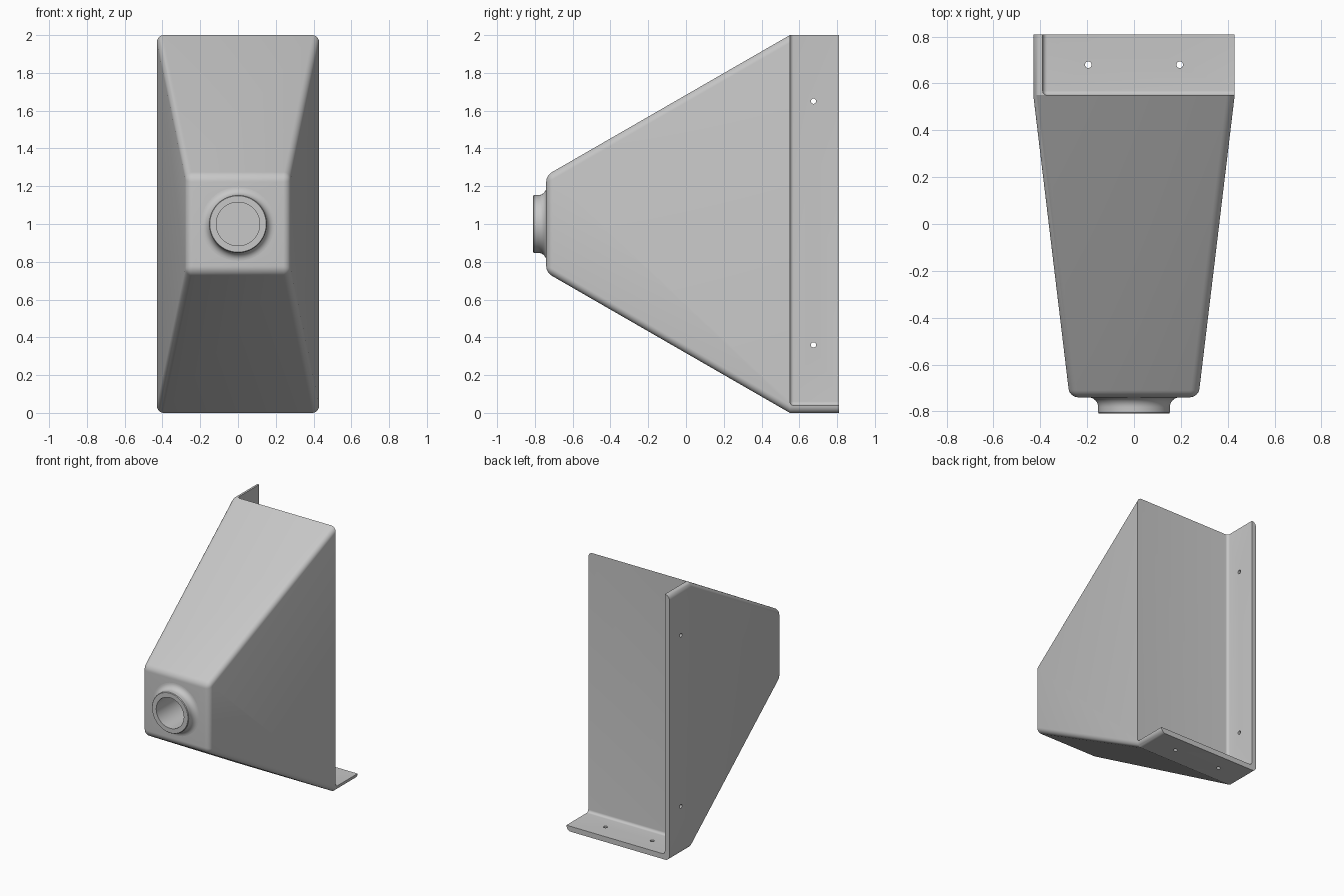
import bpy, bmesh, math
from mathutils import Matrix, Vector

if "Cube" in bpy.data.objects:
    bpy.data.objects.remove(bpy.data.objects["Cube"], do_unlink=True)

grey = bpy.data.materials.new("light grey")
grey.use_nodes = True
tone = (0.57, 0.57, 0.57, 1)
grey.diffuse_color = tone
grey.node_tree.nodes["Principled BSDF"].inputs["Base Color"].default_value = tone

BACK, REAR, FRONT, TIP = 0.55, 0.81, -0.74, -0.81
HALF, WALL, ROUND = 0.43, 0.04, 0.035
BORE = 0.115


def make_object(name, bm):
    bmesh.ops.recalc_face_normals(bm, faces=bm.faces[:])
    mesh = bpy.data.meshes.new(name)
    bm.to_mesh(mesh)
    bm.free()
    mesh.materials.append(grey)
    obj = bpy.data.objects.new(name, mesh)
    bpy.context.collection.objects.link(obj)
    return obj


def activate(obj):
    bpy.ops.object.select_all(action='DESELECT')
    obj.select_set(True)
    bpy.context.view_layer.objects.active = obj


def cut(target, cutter):
    cutter.hide_render = True
    mod = target.modifiers.new("cut", 'BOOLEAN')
    mod.operation, mod.solver, mod.object = 'DIFFERENCE', 'EXACT', cutter
    activate(target)
    bpy.ops.object.modifier_apply(modifier=mod.name)
    bpy.data.objects.remove(cutter, do_unlink=True)


def cylinder(name, centre, radius, depth, axis, sides=32):
    bm = bmesh.new()
    turn = Vector((0, 0, 1)).rotation_difference(Vector(axis)).to_matrix().to_4x4()
    bmesh.ops.create_cone(bm, cap_ends=True, segments=sides, radius1=radius, radius2=radius,
                          depth=depth, matrix=Matrix.Translation(centre) @ turn)
    return make_object(name, bm)


def box(bm, low, high):
    low, high = Vector(low), Vector(high)
    size = Matrix.Diagonal((*(high - low), 1))
    bmesh.ops.create_cube(bm, size=1, matrix=Matrix.Translation((low + high) / 2) @ size)


def bevel(bm, edges, offset):
    bmesh.ops.bevel(bm, geom=edges, offset=offset, segments=6, profile=0.5, affect='EDGES')


# Tapered body with rounded edges, continued straight back as a block
bm = bmesh.new()
box(bm, (-HALF, FRONT, 0), (HALF, BACK, 2))
for v in bm.verts:
    if v.co.y < 0:
        v.co.x = math.copysign(0.275, v.co.x)
        v.co.z = 1 + math.copysign(0.257, v.co.z - 1)
bevel(bm, [e for e in bm.edges if any(v.co.y < 0 for v in e.verts)], ROUND)
bm.faces.ensure_lookup_table()
rear = max(bm.faces, key=lambda f: f.calc_center_median().y)
grown = bmesh.ops.extrude_face_region(bm, geom=[rear])["geom"]
for v in grown:
    if isinstance(v, bmesh.types.BMVert):
        v.co.y = REAR
if rear.is_valid:
    bmesh.ops.delete(bm, geom=[rear], context='FACES_ONLY')
body = make_object("tapered_body_with_flanges", bm)

# Clear the block down to a side flange and a bottom flange with filleted corners
corner = Vector((WALL - HALF, BACK, WALL))
bm = bmesh.new()
box(bm, corner, (1, 1.5, 3))
inner = [e for e in bm.edges if any((v.co - corner).length < 0.001 for v in e.verts)]
bevel(bm, inner, 0.02)
cut(body, make_object("flange_cutter", bm))

# Fixing holes in both flanges
for z in (0.36, 1.65):
    cut(body, cylinder("side_hole_cutter", (-HALF, 0.675, z), 0.014, 0.2, (1, 0, 0)))
for x in (-0.195, 0.195):
    cut(body, cylinder("bottom_hole_cutter", (x, 0.68, 0), 0.014, 0.2, (0, 0, 1)))

# Deep round bore behind the collar
cut(body, cylinder("bore_cutter", (0, FRONT + 0.2, 1), BORE, 0.8, (0, 1, 0), 64))

# Collar turned around the bore, flaring into the front face
flare = 0.042
profile = [(BORE, FRONT + 0.01), (BORE, TIP), (0.149, TIP), (0.153, TIP + 0.005)]
for i in range(9):
    a = math.radians(90 * i / 8)
    profile.append((0.153 + flare * (1 - math.cos(a)), FRONT - flare * (1 - math.sin(a))))
bm = bmesh.new()
verts = [bm.verts.new((r, y, 1)) for r, y in profile]
edges = [bm.edges.new(pair) for pair in zip(verts, verts[1:])]
bmesh.ops.spin(bm, geom=verts + edges, cent=(0, 0, 1), axis=(0, 1, 0),
               angle=math.tau, steps=64, use_merge=True)
bmesh.ops.remove_doubles(bm, verts=bm.verts[:], dist=0.0001)
collar = make_object("front_collar", bm)

for obj in (body, collar):
    activate(obj)
    bpy.ops.object.shade_smooth_by_angle(angle=math.radians(25))
